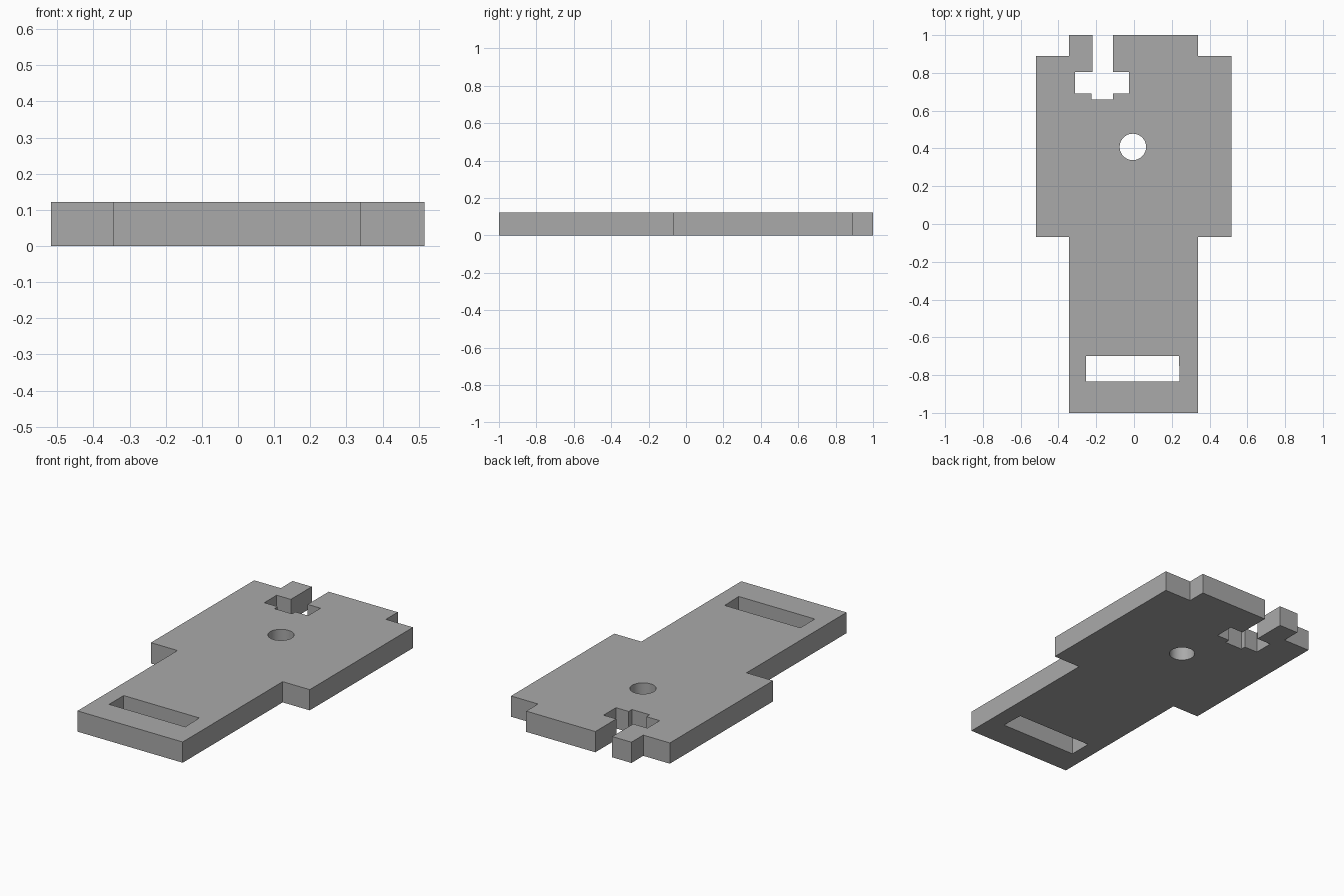
import bpy, bmesh, math

if "Cube" in bpy.data.objects:
    bpy.data.objects.remove(bpy.data.objects["Cube"], do_unlink=True)

THICK = 0.122

grey = bpy.data.materials.new("plain grey")
grey.use_nodes = True
colour = (0.4, 0.4, 0.4, 1)
grey.diffuse_color = colour
grey.node_tree.nodes["Principled BSDF"].inputs["Base Color"].default_value = colour


def prism(name, outline, low, high):
    """Extrude a counter-clockwise outline between two heights."""
    bm = bmesh.new()
    base = bm.faces.new([bm.verts.new((x, y, low)) for x, y in outline])
    top = bmesh.ops.extrude_face_region(bm, geom=[base], use_keep_orig=True)
    moved = [v for v in top["geom"] if isinstance(v, bmesh.types.BMVert)]
    bmesh.ops.translate(bm, verts=moved, vec=(0, 0, high - low))
    bmesh.ops.recalc_face_normals(bm, faces=bm.faces)
    mesh = bpy.data.meshes.new(name)
    bm.to_mesh(mesh)
    bm.free()
    mesh.materials.append(grey)
    obj = bpy.data.objects.new(name, mesh)
    bpy.context.collection.objects.link(obj)
    return obj


def cut(target, name, outline):
    """Cut an outline right through the target."""
    cutter = prism(name, outline, -0.1, THICK + 0.1)
    cutter.hide_render = True
    mod = target.modifiers.new(name, "BOOLEAN")
    mod.operation = "DIFFERENCE"
    mod.solver = "EXACT"
    mod.object = cutter
    bpy.context.view_layer.objects.active = target
    bpy.ops.object.modifier_apply(modifier=name)
    bpy.data.objects.remove(cutter, do_unlink=True)


# Plate: wide body, narrow handle and stepped back edge, with the keyhole notch
plate = prism("plate", [
    (-0.345, -1), (0.34, -1), (0.34, -0.07), (0.516, -0.07),
    (0.516, 0.89), (0.34, 0.89), (0.34, 1),
    (-0.11, 1), (-0.11, 0.805), (-0.027, 0.805), (-0.027, 0.69),
    (-0.11, 0.69), (-0.11, 0.66), (-0.225, 0.66), (-0.225, 0.69),
    (-0.312, 0.69), (-0.312, 0.805), (-0.22, 0.805), (-0.22, 1),
    (-0.345, 1), (-0.345, 0.89), (-0.518, 0.89),
    (-0.518, -0.07), (-0.345, -0.07)], 0, THICK)

# Round hole
cut(plate, "round_hole", [
    (-0.006 + 0.07 * math.cos(math.tau * i / 48),
     0.408 + 0.07 * math.sin(math.tau * i / 48)) for i in range(48)])

# Strap slot
cut(plate, "slot", [(-0.254, -0.835), (0.242, -0.835), (0.238, -0.7), (-0.254, -0.7)])

# Smooth only the wall of the round hole
bpy.ops.object.select_all(action="DESELECT")
plate.select_set(True)
bpy.context.view_layer.objects.active = plate
bpy.ops.object.shade_smooth_by_angle(angle=math.radians(30))
